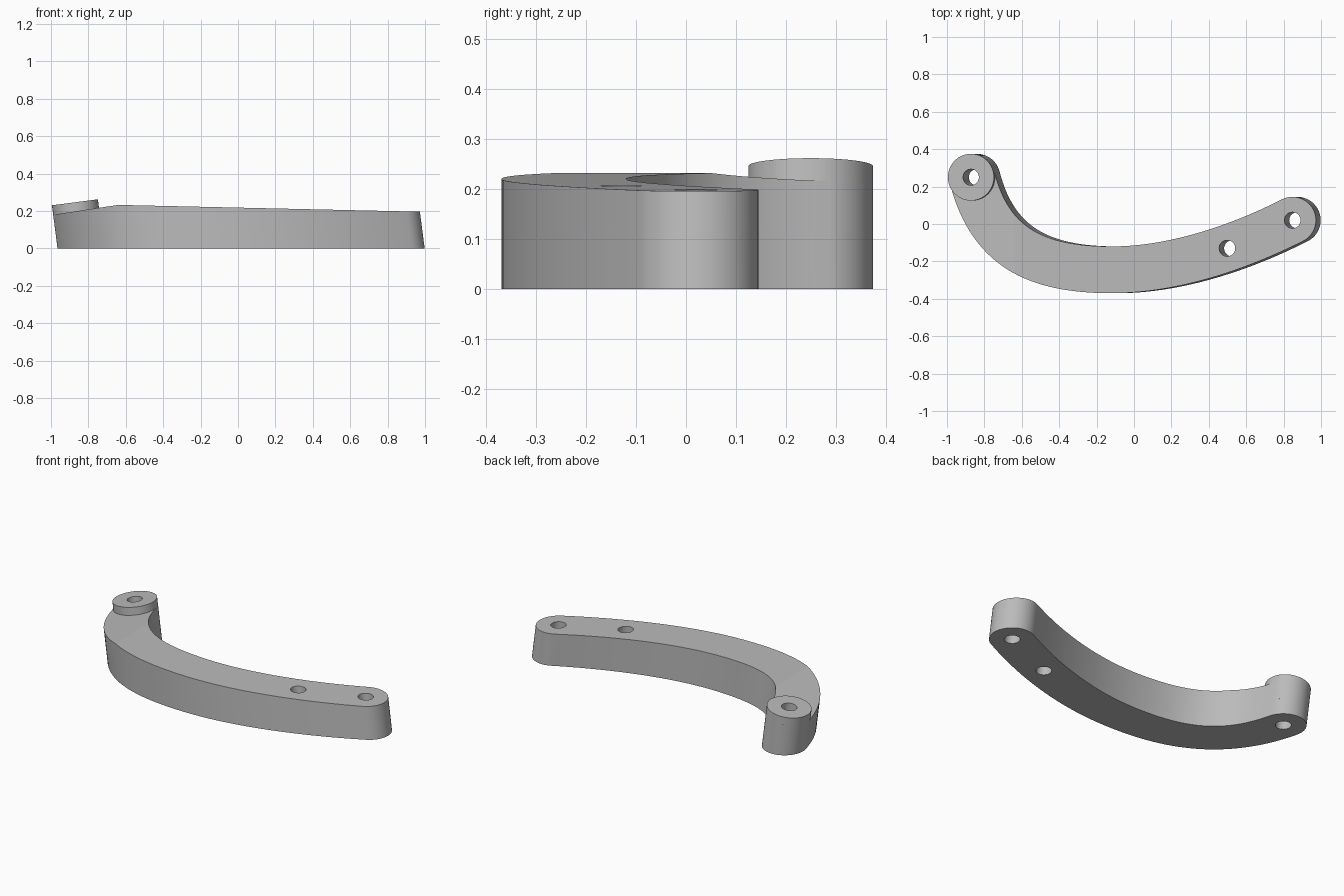
import bpy, bmesh
from math import sin, cos, pi, radians
from mathutils import Vector
from mathutils.geometry import interpolate_bezier

cube = bpy.data.objects.get("Cube")
if cube:
    bpy.data.objects.remove(cube)

LEAN = 0.13      # sideways shift of the walls per unit of height
RADIUS = 0.125   # half the arm width
HOLE = 0.043

grey = bpy.data.materials.new("plain grey")
grey.use_nodes = True
grey.diffuse_color = (0.5, 0.5, 0.5, 1)
grey.node_tree.nodes["Principled BSDF"].inputs["Base Color"].default_value = (0.5, 0.5, 0.5, 1)


def disc(centre, radius, count=64):
    return [centre + Vector((cos(2 * pi * i / count), sin(2 * pi * i / count))) * radius
            for i in range(count)]


def leaning_prism(name, outline, bottom, top, cuts=()):
    """Extrude an outline along the leaning axis, then trim it by sloping planes."""
    bm = bmesh.new()
    base = bm.faces.new([bm.verts.new((p.x, p.y, bottom)) for p in outline])
    raised = bmesh.ops.extrude_face_region(bm, geom=[base], use_keep_orig=True)["geom"]
    for v in raised:
        if isinstance(v, bmesh.types.BMVert):
            v.co.z = top
    for v in bm.verts:
        v.co.x -= LEAN * v.co.z
    for point, slope in cuts:
        bmesh.ops.bisect_plane(bm, geom=bm.verts[:] + bm.edges[:] + bm.faces[:],
                               plane_co=point, plane_no=(-slope, 0, 1), clear_outer=True)
        bmesh.ops.holes_fill(bm, edges=[e for e in bm.edges if e.is_boundary], sides=0)
    bmesh.ops.recalc_face_normals(bm, faces=bm.faces)
    mesh = bpy.data.meshes.new(name)
    bm.to_mesh(mesh)
    bm.free()
    mesh.materials.append(grey)
    obj = bpy.data.objects.new(name, mesh)
    bpy.context.collection.objects.link(obj)
    return obj


def bore(obj, centre):
    """Drill a leaning round hole through a part."""
    cutter = leaning_prism("hole_cutter", disc(centre, HOLE, 48), -0.2, 0.5)
    cutter.hide_render = True
    mod = obj.modifiers.new("hole", 'BOOLEAN')
    mod.operation, mod.solver, mod.object = 'DIFFERENCE', 'EXACT', cutter
    bpy.context.view_layer.objects.active = obj
    bpy.ops.object.modifier_apply(modifier=mod.name)
    bpy.data.objects.remove(cutter)


# Centreline of the arm at floor level
left_end, bend, right_end = Vector((-0.84, 0.25)), Vector((-0.09, -0.245)), Vector((0.873, 0.02))
path = interpolate_bezier(left_end, Vector((-0.74, -0.14)), Vector((-0.47, -0.245)), bend, 32)
path += interpolate_bezier(bend, Vector((0.23, -0.245)), Vector((0.578, -0.13)), right_end, 32)[1:]
path = [Vector(p[:2]) for p in path]

# Offset both sides and close the ends with half circles
normals = []
for i in range(len(path)):
    t = (path[min(i + 1, len(path) - 1)] - path[max(i - 1, 0)]).normalized()
    normals.append(Vector((-t.y, t.x)) * RADIUS)


def end_cap(centre, start):
    return [centre + Vector((start.x * cos(a) - start.y * sin(a), start.x * sin(a) + start.y * cos(a)))
            for a in (pi * k / 32 for k in range(1, 32))]


outline = [p - n for p, n in zip(path, normals)]
outline += end_cap(path[-1], -normals[-1])
outline += [p + n for p, n in zip(path[::-1], normals[::-1])]
outline += end_cap(path[0], normals[0])

# Curved arm with two gently sloping top planes meeting in a ridge
ridge = (-0.64, 0, 0.232)
arm = leaning_prism("curved_arm", outline, 0, 0.4, [(ridge, -0.0225), (ridge, 0.15)])
for spot in (left_end, Vector((0.525, -0.13)), right_end):
    bore(arm, spot)

# Raised round boss on the tightly curved end
boss = leaning_prism("end_boss", disc(left_end, RADIUS), 0.1, 0.4, [((-0.872, 0, 0.246), LEAN)])
bore(boss, left_end)

# Smooth walls with crisp rims
for obj in (arm, boss):
    bpy.ops.object.select_all(action='DESELECT')
    obj.select_set(True)
    bpy.context.view_layer.objects.active = obj
    bpy.ops.object.shade_smooth_by_angle(angle=radians(8.5))
